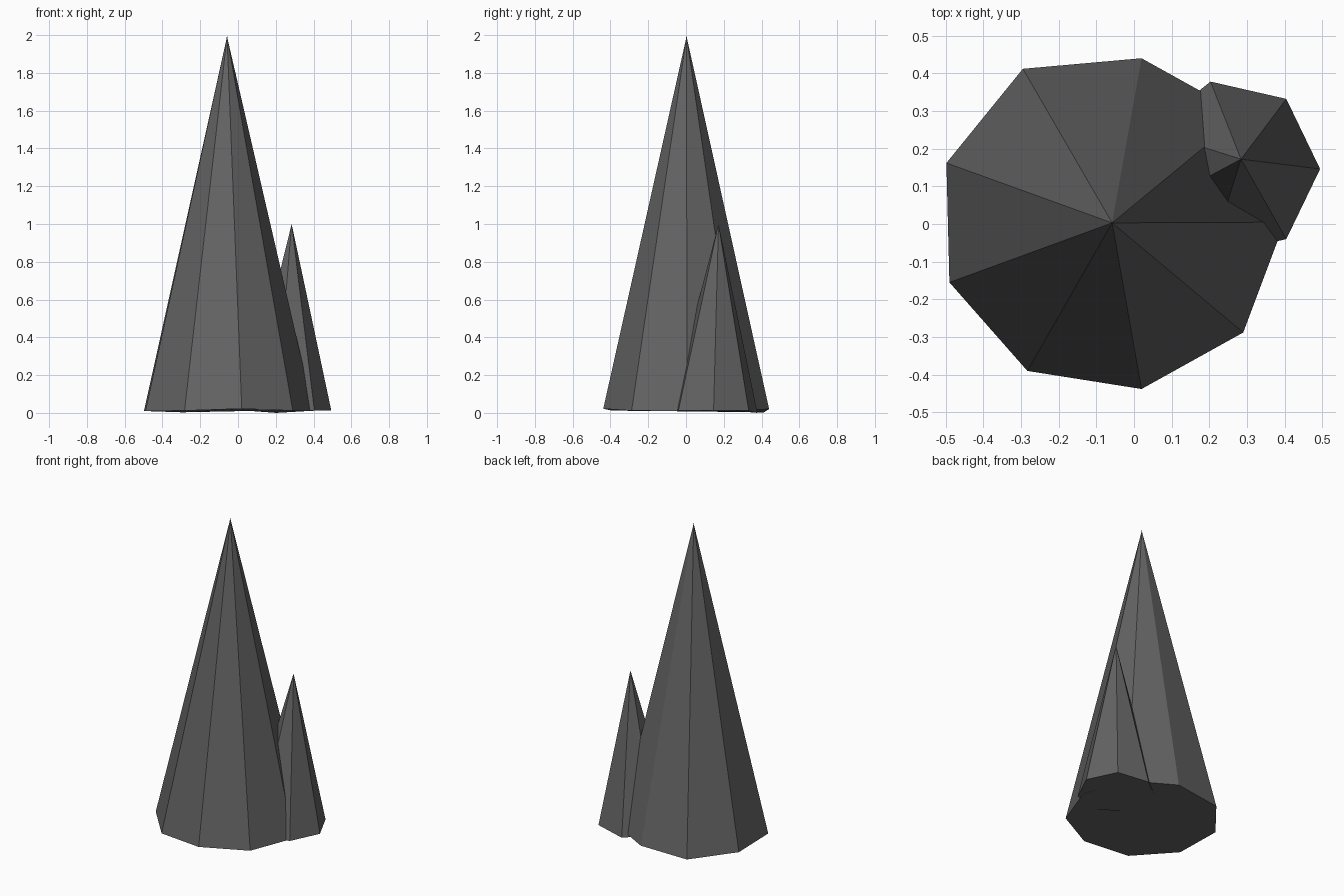
import bpy, bmesh, math

if "Cube" in bpy.data.objects:
    bpy.data.objects.remove(bpy.data.objects["Cube"])

rock = bpy.data.materials.new("dark_grey_rock")
rock.diffuse_color = (0.125, 0.125, 0.125, 1)
rock.use_nodes = True
rock.node_tree.nodes["Principled BSDF"].inputs["Base Color"].default_value = rock.diffuse_color


def spire(name, base, tip, neck=None):
    """Faceted closed spire from a base outline, with an optional thin needle at the tip."""
    bm = bmesh.new()
    tip_v = bm.verts.new(tip)
    ring = [bm.verts.new(p) for p in base]
    n = len(ring)
    bm.faces.new(list(reversed(ring)))
    if neck:
        radius, z = neck
        upper = []
        for x, y, _ in base:
            a = math.atan2(y - tip[1], x - tip[0])
            upper.append(bm.verts.new((tip[0] + radius * math.cos(a),
                                       tip[1] + radius * math.sin(a), z)))
        for i in range(n):
            j = (i + 1) % n
            bm.faces.new((ring[i], ring[j], upper[j], upper[i]))
        ring = upper
    for i in range(n):
        bm.faces.new((ring[i], ring[(i + 1) % n], tip_v))
    bmesh.ops.recalc_face_normals(bm, faces=bm.faces)
    mesh = bpy.data.meshes.new(name)
    bm.to_mesh(mesh)
    bm.free()
    mesh.materials.append(rock)
    obj = bpy.data.objects.new(name, mesh)
    bpy.context.collection.objects.link(obj)
    return obj


# Tall nine-sided spire with a slightly uneven foot
spire("tall_spire",
      [(0.40, 0.005, 0.01), (0.29, 0.29, 0.015), (0.02, 0.44, 0.02),
       (-0.295, 0.412, 0.003), (-0.498, 0.162, 0.01), (-0.49, -0.155, 0.01),
       (-0.283, -0.39, 0.012), (0.02, -0.438, 0.022), (0.29, -0.288, 0.012)],
      (-0.058, 0.003, 2.0), neck=(0.004, 1.975))

# Short seven-sided spire merging into its flank, tip leaning outwards
step = 2 * math.pi / 7
spire("short_spire",
      [(0.256 + 0.238 * math.cos(i * step), 0.146 + 0.238 * math.sin(i * step),
        0.0 if i == 2 else 0.012) for i in range(7)],
      (0.284, 0.172, 1.0))
